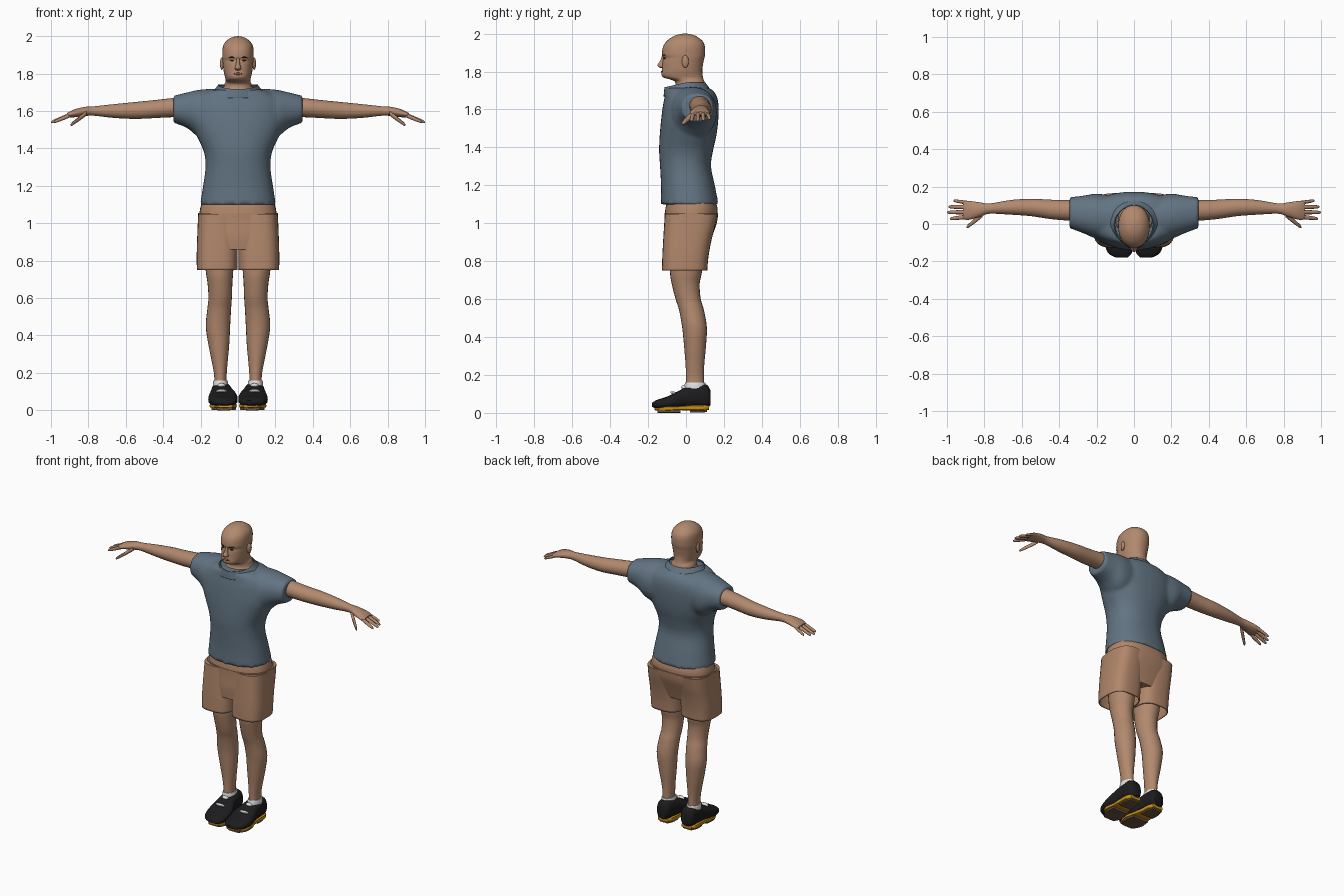
import bpy, bmesh, math
from mathutils import Matrix


def material(name, r, g, b):
    m = bpy.data.materials.new(name)
    lin = [((c / 255 + 0.055) / 1.055) ** 2.4 for c in (r, g, b)]
    m.diffuse_color = (*lin, 1)
    return m


SKIN = material("skin", 178, 137, 110)
SHIRT = material("slate_cloth", 98, 116, 130)
SHORTS = material("tan_cloth", 176, 134, 106)
BLACK = material("black", 28, 28, 30)
WHITE = material("white", 225, 225, 225)
GOLD = material("gold", 200, 145, 20)
BROWN = material("sole_brown", 105, 82, 62)
HAIR = material("dark_brown", 62, 45, 38)
LIP = material("lip", 135, 92, 76)


def smooth_keys(keys, sub):
    """Catmull-Rom interpolation of all key components."""
    out = []
    for i in range(len(keys) - 1):
        a, b, c, d = (keys[min(max(j, 0), len(keys) - 1)] for j in range(i - 1, i + 3))
        for s in range(sub):
            t = s / sub
            out.append([0.5 * (2 * q + (r - p) * t + (2 * p - 5 * q + 4 * r - w) * t * t
                               + (3 * q - p - 3 * r + w) * t ** 3)
                        for p, q, r, w in zip(a, b, c, d)])
    return out + [list(keys[-1])]


def loft(bm, axis, keys, n=24, sub=4, power=2.0, caps=(True, True)):
    """Skin superellipse rings; key = (position, u_min, u_max, v_min, v_max)."""
    rings = []
    for t, u0, u1, v0, v1 in smooth_keys(keys, sub):
        ring = []
        for i in range(n):
            a = 2 * math.pi * i / n
            c, s = math.cos(a), math.sin(a)
            u = (u0 + u1) / 2 + (u1 - u0) / 2 * math.copysign(abs(c) ** (2 / power), c)
            v = (v0 + v1) / 2 + (v1 - v0) / 2 * math.copysign(abs(s) ** (2 / power), s)
            ring.append(bm.verts.new({"x": (t, u, v), "y": (u, t, v), "z": (u, v, t)}[axis]))
        rings.append(ring)
    for a, b in zip(rings, rings[1:]):
        for i in range(n):
            j = (i + 1) % n
            bm.faces.new((a[i], a[j], b[j], b[i]))
    if caps[0]:
        bm.faces.new(rings[0])
    if caps[1]:
        bm.faces.new(rings[-1])


def finish(name, bm, mat, mirror=False, solid=0.0, remesh=0.0):
    bmesh.ops.recalc_face_normals(bm, faces=bm.faces)
    me = bpy.data.meshes.new(name)
    bm.to_mesh(me)
    bm.free()
    me.materials.append(mat)
    for p in me.polygons:
        p.use_smooth = True
    me.set_sharp_from_angle(angle=math.radians(50))
    ob = bpy.data.objects.new(name, me)
    bpy.context.collection.objects.link(ob)
    if mirror:
        m = ob.modifiers.new("mirror", "MIRROR")
        m.use_mirror_merge = False
    if solid:
        m = ob.modifiers.new("thickness", "SOLIDIFY")
        m.thickness = solid
        m.offset = -1
    if remesh:
        m = ob.modifiers.new("blend", "REMESH")
        m.mode = "VOXEL"
        m.voxel_size = remesh
        m.use_smooth_shade = True
        m = ob.modifiers.new("soften", "SMOOTH")
        m.iterations = 4
    return ob


def part(name, mat, axis, keys, mirror=False, solid=0.0, **kw):
    bm = bmesh.new()
    loft(bm, axis, keys, **kw)
    return finish(name, bm, mat, mirror, solid)


def sym(z, x, y0, y1):
    return (z, -x, x, y0, y1)


def blob(name, mat, loc, size, turn=0.0, tilt=0.0, mirror=True):
    bm = bmesh.new()
    mat4 = (Matrix.Translation(loc) @ Matrix.Rotation(turn, 4, "Z")
            @ Matrix.Rotation(tilt, 4, "X") @ Matrix.Diagonal((*size, 1)))
    bmesh.ops.create_uvsphere(bm, u_segments=16, v_segments=10, radius=1, matrix=mat4)
    finish(name, bm, mat, mirror)


# Head and neck
part("head", SKIN, "z", [
    sym(1.66, .115, -.085, .115), sym(1.70, .10, -.075, .112), sym(1.72, .08, -.058, .105),
    sym(1.745, .072, -.058, .098), sym(1.757, .067, -.08, .093), sym(1.768, .066, -.118, .09),
    sym(1.785, .07, -.130, .087), sym(1.81, .076, -.127, .086), sym(1.85, .081, -.124, .092),
    sym(1.872, .083, -.120, .097), sym(1.89, .084, -.127, .10), sym(1.93, .083, -.121, .10),
    sym(1.96, .074, -.102, .088), sym(1.985, .050, -.068, .056), sym(1.996, .025, -.038, .027),
    sym(2.0, .004, -.01, 0)], n=32, power=2.15)

# Face
part("nose", SKIN, "z", [sym(1.818, .008, -.132, -.11), sym(1.825, .017, -.146, -.11),
                         sym(1.835, .016, -.150, -.11), sym(1.855, .010, -.137, -.11),
                         sym(1.885, .008, -.126, -.11)], n=12)
blob("ear", SKIN, (.086, -.004, 1.853), (.010, .019, .033), turn=-.25)
blob("eyebrow", HAIR, (.034, -.1185, 1.887), (.019, .004, .0035), turn=.5)
blob("eye", HAIR, (.033, -.1135, 1.870), (.012, .004, .004), turn=.5)
blob("mouth", LIP, (0, -.127, 1.799), (.025, .005, .006), mirror=False)

# Arms with palms
part("arm", SKIN, "x", [
    (.22, .02, .14, 1.56, 1.68), (.34, .018, .128, 1.567, 1.67), (.45, .027, .13, 1.562, 1.658),
    (.55, .042, .135, 1.558, 1.648), (.66, .05, .128, 1.563, 1.637), (.77, .055, .110, 1.575, 1.625),
    (.82, .04, .115, 1.573, 1.622), (.87, .025, .122, 1.567, 1.610), (.90, .022, .124, 1.566, 1.597),
    (.915, .035, .115, 1.572, 1.588)], mirror=True)

# Fingers and thumb: base and tip as (x, y, z), radius
fingers = bmesh.new()
for (x0, y0, z0), (x1, y1, z1), r in [
        ((.88, .112, 1.585), (.965, .125, 1.548), .0095),
        ((.88, .090, 1.586), (.992, .092, 1.543), .011),
        ((.88, .064, 1.586), (1.0, .062, 1.540), .011),
        ((.88, .040, 1.585), (.985, .028, 1.540), .011),
        ((.81, .050, 1.588), (.895, -.018, 1.525), .013)]:
    keys = []
    for t, k in [(0, 1), (.35, 1.05), (.7, .92), (.93, .7), (1, .2)]:
        x, y, z = (a + (b - a) * t for a, b in ((x0, x1), (y0, y1), (z0, z1)))
        keys.append((x, y - r * k, y + r * k, z - r * k, z + r * k))
    loft(fingers, "x", keys, n=10, sub=2)
finish("fingers", fingers, SKIN, mirror=True)

# Shirt body and sleeves blended into one surface
shirt = bmesh.new()
loft(shirt, "z", [
    sym(1.10, .203, -.133, .172), sym(1.2, .187, -.132, .152), sym(1.3, .174, -.137, .132),
    sym(1.38, .182, -.142, .142), sym(1.46, .217, -.139, .16), sym(1.54, .25, -.132, .17),
    sym(1.62, .25, -.122, .172), sym(1.67, .225, -.112, .162), sym(1.70, .175, -.108, .142),
    sym(1.715, .13, -.10, .118)], n=36, power=2.25)
for s in (1, -1):
    loft(shirt, "x", [
        (s * .10, -.08, .15, 1.45, 1.72), (s * .20, -.078, .162, 1.455, 1.715),
        (s * .27, -.05, .152, 1.508, 1.70), (s * .345, -.022, .143, 1.538, 1.682)], n=28, power=2.2)
finish("shirt", shirt, SHIRT, remesh=.011)

# Collar, lower at the front
collar = bmesh.new()
loft(collar, "z", [sym(1.695, .15, -.118, .135), sym(1.72, .122, -.116, .118),
                   sym(1.742, .106, -.113, .102)], n=32, caps=(False, False))
for v in collar.verts:
    v.co.z -= max(0, -v.co.y) * .22
finish("collar", collar, SHIRT, solid=.006)

# Shorts: waistband, seat and two open legs
part("waistband", SHORTS, "z", [sym(1.045, .207, -.112, .166), sym(1.08, .202, -.108, .166),
                                sym(1.12, .19, -.10, .155)], n=36, power=2.4)
part("shorts_seat", SHORTS, "z", [sym(.86, .17, -.112, .115), sym(.93, .205, -.116, .138),
                                  sym(1.0, .212, -.113, .162), sym(1.055, .213, -.113, .17)],
     n=36, power=2.6)
part("shorts_leg", SHORTS, "z", [
    (.75, .003, .22, -.127, .112), (.82, .002, .221, -.125, .118), (.90, .002, .219, -.121, .132),
    (.98, .002, .216, -.116, .152), (1.05, .002, .213, -.112, .165)],
     mirror=True, solid=.006, n=32, power=2.9, caps=(False, True))

# Legs
part("leg", SKIN, "z", [
    (.95, .015, .19, -.09, .11), (.75, .025, .173, -.085, .085), (.68, .030, .163, -.075, .072),
    (.60, .033, .158, -.055, .078), (.54, .037, .164, -.036, .095), (.45, .042, .172, -.02, .11),
    (.35, .047, .158, -.01, .105), (.25, .056, .138, -.002, .096), (.18, .061, .127, 0, .094),
    (.10, .06, .128, 0, .096)], mirror=True)

# Socks
part("sock", WHITE, "z", [(.11, .050, .136, -.012, .108), (.145, .053, .134, -.008, .105),
                          (.160, .056, .131, -.004, .101)], mirror=True, n=20, sub=2)

# Shoe uppers
part("shoe", BLACK, "y", [
    (-.18, .035, .095, .032, .052), (-.155, .012, .138, .024, .068), (-.10, .002, .158, .022, .086),
    (-.05, .005, .156, .024, .110), (0, .024, .147, .028, .135), (.06, .035, .142, .028, .150),
    (.11, .042, .136, .028, .148), (.13, .055, .122, .04, .115)], mirror=True, n=24, power=2.7)

# White toe patches and tongue
blob("toe_patch", WHITE, (.088, -.058, .100), (.033, .026, .010), tilt=-.42)
blob("tongue", WHITE, (.088, -.008, .132), (.022, .018, .012), tilt=-.42)

# Soles: gold midsole, brown forefoot and heel treads
part("midsole", GOLD, "y", [
    (-.165, .03, .10, .014, .034), (-.10, .006, .150, .012, .036), (-.03, .02, .143, .014, .036),
    (.03, .034, .141, .012, .042), (.09, .038, .140, .012, .042), (.12, .05, .125, .016, .04)],
     mirror=True, n=16, power=5)
part("forefoot_tread", BROWN, "y", [(-.15, .03, .115, 0, .018), (-.10, .010, .142, 0, .018),
                                    (-.03, .022, .138, 0, .018)], mirror=True, n=16, power=5)
part("heel_tread", BROWN, "y", [(.02, .04, .134, .002, .018), (.07, .042, .134, .002, .018),
                                (.11, .055, .12, .004, .018)], mirror=True, n=16, power=5)
